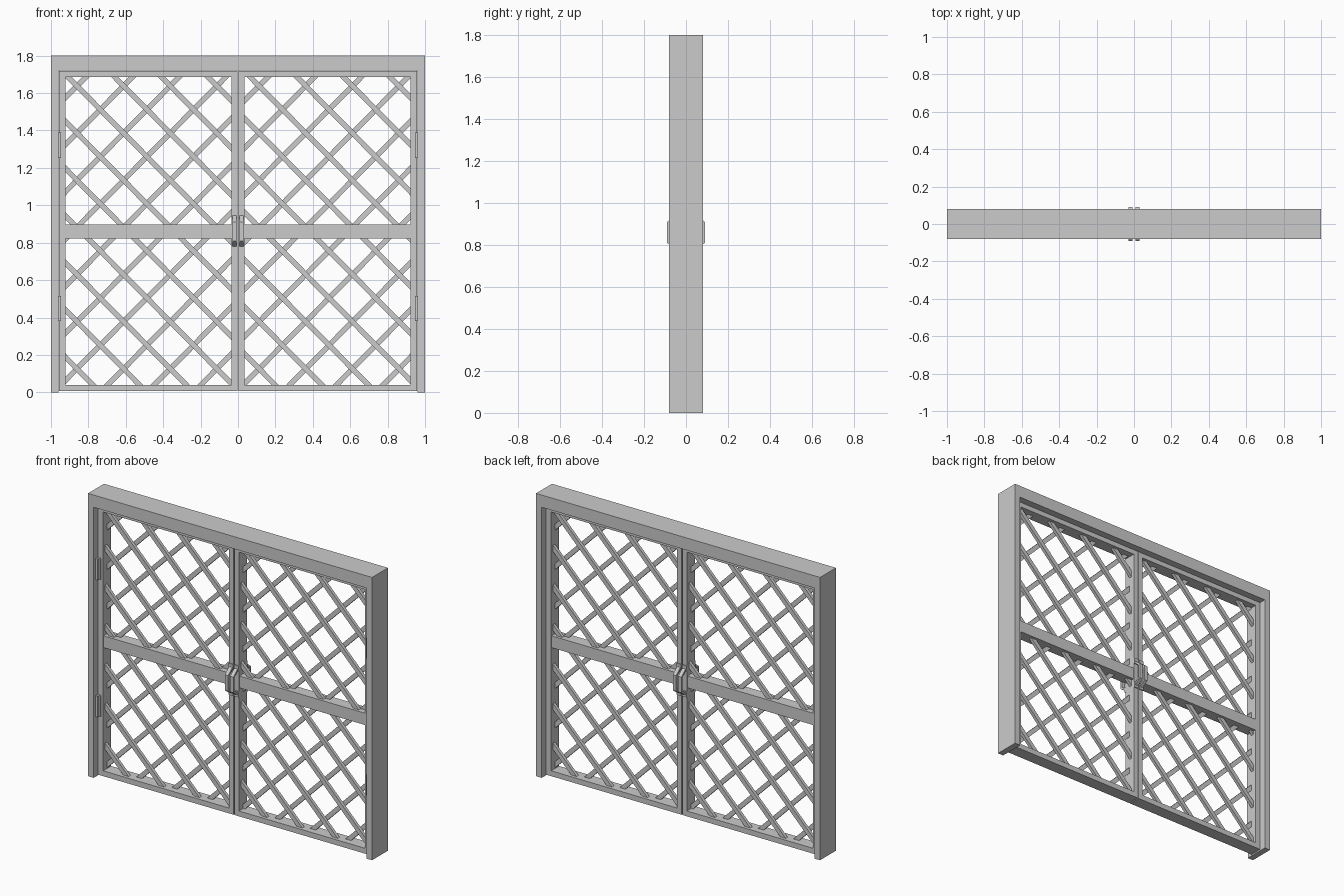
import bpy
import bmesh
import math
from mathutils import Matrix, Vector

cube = bpy.data.objects.get("Cube")
if cube:
    bpy.data.objects.remove(cube, do_unlink=True)

grey = bpy.data.materials.new("plain grey")
grey.use_nodes = True
COLOUR = (0.6, 0.6, 0.6, 1)
grey.diffuse_color = COLOUR
grey.node_tree.nodes["Principled BSDF"].inputs["Base Color"].default_value = COLOUR


def finish(name, bm):
    bmesh.ops.recalc_face_normals(bm, faces=bm.faces)
    mesh = bpy.data.meshes.new(name)
    bm.to_mesh(mesh)
    bm.free()
    mesh.materials.append(grey)
    obj = bpy.data.objects.new(name, mesh)
    bpy.context.collection.objects.link(obj)
    return obj


def add_box(bm, x, y, z, turn=0.0):
    """Box from (min, max) ranges, optionally turned about its own y axis."""
    centre = Vector([sum(r) / 2 for r in (x, y, z)])
    size = [abs(r[1] - r[0]) for r in (x, y, z)]
    matrix = (Matrix.Translation(centre) @ Matrix.Rotation(turn, 4, 'Y')
              @ Matrix.Diagonal((*size, 1)))
    bmesh.ops.create_cube(bm, size=1, matrix=matrix)


def sweep_side(bm, outline, x0, x1):
    """Extrude a (y, z) outline along x."""
    face = bm.faces.new([bm.verts.new((x0, y, z)) for y, z in outline])
    out = bmesh.ops.extrude_face_region(bm, geom=[face])
    verts = [v for v in out["geom"] if isinstance(v, bmesh.types.BMVert)]
    bmesh.ops.translate(bm, verts=verts, vec=(x1 - x0, 0, 0))


DEPTH, DOOR = 0.08, 0.04            # half depths of surround and leaf
OUTER, IN_OUT, IN_MID, MID = 0.957, 0.922, 0.035, 0.003
LOW, IN_LOW, IN_TOP, TOP = 0.006, 0.04, 1.687, 1.718

# Surround: two posts and a header as one n-shaped profile
bm = bmesh.new()
shape = [(-1, 0), (-1, 1.8), (1, 1.8), (1, 0), (0.96, 0), (0.96, 1.722),
         (-0.96, 1.722), (-0.96, 0)]
face = bm.faces.new([bm.verts.new((x, -DEPTH, z)) for x, z in shape])
out = bmesh.ops.extrude_face_region(bm, geom=[face])
bmesh.ops.translate(bm, vec=(0, 2 * DEPTH, 0),
                    verts=[v for v in out["geom"] if isinstance(v, bmesh.types.BMVert)])
finish("surround", bm)


def add_slat(bm, s, slope):
    """Diagonal slats of one direction, clipped to the leaf opening."""
    step_x, step_z, centre, tuck = 0.1247, 0.126, 0.487, 0.012
    x_min, x_max = IN_MID - tuck, IN_OUT + tuck
    z_min, z_max = IN_LOW - tuck, IN_TOP + tuck
    for m in range(-20, 21, 2):
        # x as a function of z along this slat
        def x_at(z):
            return centre + step_x * (m + slope * z / step_z)
        rate = slope * step_x / step_z
        z_a, z_b = sorted(((x_min - x_at(0)) / rate, (x_max - x_at(0)) / rate))
        z_a, z_b = max(z_a, z_min), min(z_b, z_max)
        if z_b - z_a < 0.05:
            continue
        x_mid, z_mid = s * x_at((z_a + z_b) / 2), (z_a + z_b) / 2
        half = math.hypot(x_at(z_b) - x_at(z_a), z_b - z_a) / 2
        y = 0.01 * slope * s
        add_box(bm, (x_mid - 0.014, x_mid + 0.014), (y - 0.01, y + 0.01),
                (z_mid - half, z_mid + half), math.atan(rate * s))


for side, s in (("right", -1), ("left", 1)):
    # Leaf frame
    bm = bmesh.new()
    add_box(bm, (s * IN_OUT, s * OUTER), (-DOOR, DOOR), (LOW, TOP))
    add_box(bm, (s * MID, s * IN_MID), (-DOOR, DOOR), (LOW, TOP))
    add_box(bm, (s * IN_MID, s * IN_OUT), (-DOOR, DOOR), (LOW, IN_LOW))
    add_box(bm, (s * IN_MID, s * IN_OUT), (-DOOR, DOOR), (IN_TOP, TOP))
    finish(side + "_leaf_frame", bm)

    bm = bmesh.new()
    add_box(bm, (s * IN_MID, s * IN_OUT), (-0.037, 0.037), (0.823, 0.898))
    finish(side + "_middle_rail", bm)

    # Crossed lattice
    bm = bmesh.new()
    for slope in (-1, 1):
        add_slat(bm, s, slope)
    finish(side + "_lattice", bm)

    # Hinges on the front only
    bm = bmesh.new()
    for z in (0.449, 1.321):
        add_box(bm, (s * 0.946, s * 0.962), (-0.06, -0.038), (z - 0.067, z + 0.067))
        add_box(bm, (s * 0.936, s * 0.946), (-0.048, -0.038), (z - 0.067, z + 0.067))
    finish(side + "_hinges", bm)

    # Bent pull handles with foot plates, front and back
    for where, d in (("front", -1), ("back", 1)):
        bm = bmesh.new()
        outer = [(DOOR, 0.95), (0.09, 0.91), (0.09, 0.81), (DOOR, 0.775)]
        inner = [(DOOR, 0.79), (0.077, 0.817), (0.077, 0.903), (DOOR, 0.935)]
        sweep_side(bm, [(d * y, z) for y, z in outer + inner], s * 0.007, s * 0.03)
        for z in (0.783, 0.947):
            add_box(bm, (s * MID, s * IN_MID), (d * 0.038, d * 0.047),
                    (z - 0.018, z + 0.018))
        finish(f"{side}_{where}_handle", bm)
